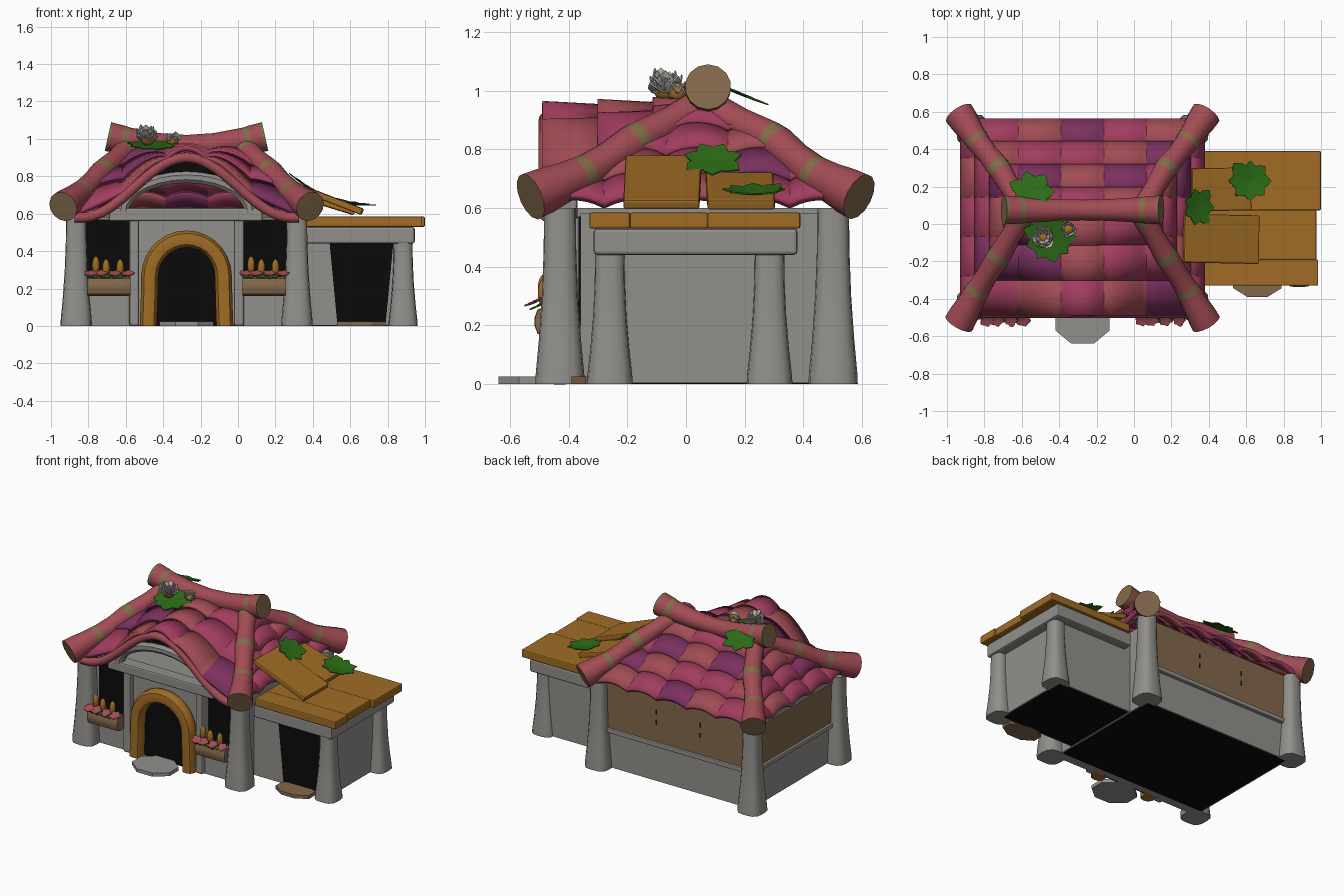
import bpy, bmesh, math, random
from mathutils import Vector, Matrix

random.seed(4)
cube = bpy.data.objects.get("Cube")
if cube:
    bpy.data.objects.remove(cube)


def material(name, r, g, b):
    m = bpy.data.materials.new(name)
    m.use_nodes = True
    m.diffuse_color = (r, g, b, 1)
    m.node_tree.nodes["Principled BSDF"].inputs["Base Color"].default_value = (r, g, b, 1)
    return m


GREY = material("grey plaster", .285, .278, .258)
RED = material("red log", .36, .072, .09)
PINK = material("pink tile", .36, .047, .115)
PURPLE = material("purple tile", .2, .03, .115)
GOLD = material("golden wood", .35, .15, .018)
BROWN = material("brown wood", .225, .14, .07)
OLIVE = material("olive band", .22, .15, .065)
GREEN = material("leaf green", .025, .15, .008)
WHITE = material("white petal", .5, .47, .42)
BLACK = material("dark interior", .003, .003, .003)


def finish(name, bm, mats, smooth=True, recalc=True):
    if recalc:
        bmesh.ops.recalc_face_normals(bm, faces=bm.faces)
    me = bpy.data.meshes.new(name)
    bm.to_mesh(me)
    bm.free()
    ob = bpy.data.objects.new(name, me)
    bpy.context.collection.objects.link(ob)
    for m in mats:
        me.materials.append(m)
    if smooth:
        bpy.ops.object.select_all(action='DESELECT')
        ob.select_set(True)
        bpy.context.view_layer.objects.active = ob
        bpy.ops.object.shade_smooth_by_angle(angle=math.radians(40))
    return ob


def box(name, x, y, z, mat, bevel=0, tilt=0, spin=0):
    """Box from (min, max) ranges, tilted about y and spun about z."""
    bm = bmesh.new()
    size = [r[1] - r[0] for r in (x, y, z)]
    bmesh.ops.create_cube(bm, size=1, matrix=Matrix.Diagonal((*size, 1)))
    ob = finish(name, bm, [mat], False)
    ob.location = [sum(r) / 2 for r in (x, y, z)]
    ob.rotation_euler = (0, tilt, spin)
    if bevel:
        mod = ob.modifiers.new("bevel", 'BEVEL')
        mod.width, mod.segments = bevel, 2


def tube(name, pts, radii, mats, ref=(0, 0, 1), sides=14, bands=(), square=2.0):
    """Sweep along pts; bands take mats[1], end caps take mats[-1]."""
    pts, ref = [Vector(p) for p in pts], Vector(ref)
    bm, rings = bmesh.new(), []
    for i, p in enumerate(pts):
        t = (pts[min(i + 1, len(pts) - 1)] - pts[max(i - 1, 0)]).normalized()
        a = t.cross(ref).normalized()
        b = a.cross(t)
        ring = []
        for k in range(sides):
            c, s = (f(2 * math.pi * (k + .5) / sides) for f in (math.cos, math.sin))
            r = radii[i] / (abs(c) ** square + abs(s) ** square) ** (1 / square)
            ring.append(bm.verts.new(p + (a * c + b * s) * r))
        rings.append(ring)
    for i in range(len(rings) - 1):
        for k in range(sides):
            n = (k + 1) % sides
            f = bm.faces.new((rings[i][k], rings[i][n], rings[i + 1][n], rings[i + 1][k]))
            f.material_index = 1 if i in bands else 0
    for ring in (rings[0], rings[-1]):
        bm.faces.new(ring).material_index = len(mats) - 1
    return finish(name, bm, mats)


def rosette(name, loc, radius, count, mat, lift=.1, tilt=(0, 0, 0), width=.36, cup=0.0):
    """Ring of broad, gently folded pointed petals."""
    bm = bmesh.new()
    for i in range(count):
        m = Matrix.Rotation(2 * math.pi * i / count, 4, 'Z') @ Matrix.Rotation(-lift, 4, 'Y')
        r = radius * random.uniform(.85, 1.08)
        outline = [(0, 0, 0), (.4, -width, cup), (.75, -width * .75, cup), (1, 0, 0),
                   (.75, width * .75, cup), (.4, width, cup)]
        v = [bm.verts.new(m @ (Vector(p) * r)) for p in outline]
        bm.faces.new(v[:4])
        bm.faces.new((v[0], v[3], v[4], v[5]))
    bm.normal_update()
    ob = finish(name, bm, [mat], False, False)
    ob.location, ob.rotation_euler = loc, tilt
    ob.modifiers.new("thickness", 'SOLIDIFY').thickness = .005


def ball(name, loc, scale, mat):
    bm = bmesh.new()
    bmesh.ops.create_uvsphere(bm, u_segments=10, v_segments=7, radius=1, matrix=Matrix.Diagonal((*scale, 1)))
    finish(name, bm, [mat]).location = loc


def column(name, x, y, h, top, base):
    levels = [(0, 1), (.05, .97), (.25, .6), (.5, .25), (.75, .06), (1, 0)]
    tube(name, [(x, y, h * t) for t, k in levels], [top + (base - top) * k for t, k in levels],
         [GREY], ref=(0, 1, 0), sides=16, square=3.5)


# Main walls, columns and dark openings
CX = -.275
box("main_wall", (-.85, .3), (-.36, .49), (.002, .58), GREY)
box("shed_floor", (.31, .87), (-.24, .31), (0, .003), BLACK)
box("main_floor", (-.84, .29), (-.35, .48), (0, .003), BLACK)
box("entrance_wall", (CX - .3, CX + .3), (-.4, -.35), (0, .57), GREY)
for side in (-1, 1):
    wx = CX + side * .415
    box("window_dark", (wx - .13, wx + .13), (-.366, -.358), (.2, .57), BLACK)
    box("window_sill_wall", (wx - .14, wx + .14), (-.41, -.35), (0, .19), GREY)
    px = CX + side * .28
    box("door_post", (px - .027, px + .027), (-.44, -.36), (0, .57), GREY, .012)
    for y, label in ((-.43, "front"), (.502, "back")):
        column(label + "_column", -.275 + side * .59, y, .6, .054, .084)
box("front_lintel", (-.69, .13), (-.46, -.37), (.56, .63), GREY, .01)
box("side_lintel", (-.87, -.84), (-.4, .5), (.555, .6), GREY)

# Back and side panelling
box("back_panel", (-.83, .28), (.485, .498), (.28, .6), BROWN)
box("side_panel", (-.862, -.845), (-.4, .48), (.28, .6), BROWN)
box("back_ledge", (-.83, .28), (.48, .515), (.25, .28), GREY, .006)
box("side_ledge", (-.878, -.84), (-.4, .48), (.25, .28), GREY, .006)
for x in (-.46, -.12):
    for z in (.4, .47):
        box("panel_slot", (x - .005, x + .005), (.494, .501), (z, z + .03), BLACK)

# Arched doorway and step
arch = [(math.cos(a), math.sin(a)) for a in (math.pi * i / 14 for i in range(15))]
path = [(.205, 0), (.2, .13)] + [(.197 * c, .265 + .2 * s) for c, s in arch] + [(-.2, .13), (-.205, 0)]
tube("door_frame", [(CX + x, -.43, z) for x, z in path], [.046] * len(path), [GOLD], (0, 1, 0), 10, square=2.8)
bm = bmesh.new()
bm.faces.new([bm.verts.new((CX + x, -.406, z)) for x, z in path])
finish("door_dark", bm, [BLACK], False)


def step(name, x, y, rx, ry, mat):
    bm = bmesh.new()
    bmesh.ops.create_cone(bm, cap_ends=True, segments=8, radius1=1.08, radius2=1.08, depth=.024,
                          matrix=Matrix.Rotation(math.pi / 8, 4, 'Z'))
    ob = finish(name, bm, [mat], False)
    ob.location, ob.scale = (x, y, .012), (rx, ry, 1)


step("door_step", CX, -.52, .145, .12, GREY)
step("shed_step", .66, -.31, .13, .08, BROWN)


# Tiled hip roof with a raised front eyebrow
def eave(x):
    d = min(abs(x - CX) / .56, 1)
    return .6 + .32 * math.cos(math.pi / 2 * d) ** 2


X0, X1, Y0, Y1, RX0, RX1, RY, RZ = -.93, .38, -.49, .565, -.62, .08, .075, .94


def slope(name, along_x, start, ridge, lo, hi, ridge_lo, ridge_hi, width, rows, front=False, sub=8):
    """Overlapping tile rows; each string gives the tile colours of one row."""
    bm = bmesh.new()
    cols = len(rows[0])
    first = (lo + hi - cols * width) / 2
    for r, palette in enumerate(rows):
        grid = []
        for k in (0, .5, 1.15):
            t = min((r + k) / len(rows), 1)
            a, b = lo + (ridge_lo - lo) * t, hi + (ridge_hi - hi) * t
            line = []
            for i in range(cols * sub + 1):
                u = min(max(first + width * i / sub, a), b)
                z0 = eave(u) if front else .6
                z = z0 + (RZ - z0) * t + .017 * (1 - k)
                z += .028 * abs(math.sin(math.pi * (u - first) / width)) ** .7
                v = start + (ridge - start) * t
                line.append(bm.verts.new((u, v, z) if along_x else (v, u, z)))
            grid.append(line)
        for k in range(2):
            for i in range(cols * sub):
                f = bm.faces.new((grid[k][i], grid[k][i + 1], grid[k + 1][i + 1], grid[k + 1][i]))
                f.material_index = int(palette[i // sub])
    bmesh.ops.remove_doubles(bm, verts=bm.verts, dist=.0001)
    bm.normal_update()
    bmesh.ops.reverse_faces(bm, faces=[f for f in bm.faces if f.normal.z < 0])
    ob = finish(name, bm, [PINK, PURPLE, RED], recalc=False)
    mod = ob.modifiers.new("thickness", 'SOLIDIFY')
    mod.thickness, mod.offset = .026, -1


slope("front_roof", True, Y0, RY, X0, X1, RX0, RX1, .228, ("0020210", "0112000", "0012020"), True)
slope("back_roof", True, Y1, RY, X0, X1, RX0, RX1, .228, ("0021020", "0200210", "0012100", "0200200"))
slope("left_roof", False, X1, RX1, Y0, Y1, RY, RY, .211, ("00200", "02010", "00020", "00000"))
slope("right_roof", False, X0, RX0, Y0, Y1, RY, RY, .211, ("00020", "01002", "00210", "00000"))

# Front eave lip, gable arch and the shadowed gap between them
lip = [CX + .6 * (i / 20 - 1) for i in range(41)]
tube("eave_lip", [(x, -.475, eave(x) - .02) for x in lip], [.028] * 41, [RED], (0, 1, 0), 10)
tube("gable_arch", [(CX + .34 * c, -.43, .61 + .185 * s) for c, s in arch], [.033] * 15, [GREY], (0, 1, 0), 8)
bm = bmesh.new()
low, high = [], []
for i in range(33):
    d = .42 * (i / 16 - 1)
    low.append(bm.verts.new((CX + d, -.435, .6 + .19 * math.sqrt(max(0, 1 - (d / .34) ** 2)))))
    high.append(bm.verts.new((CX + d, -.435, eave(CX + d))))
for i in range(32):
    bm.faces.new((low[i], low[i + 1], high[i + 1], high[i]))
finish("gable_gap", bm, [BLACK], False)

# Banded logs along the hips and the ridge
stops = [0, .08, .2, .3, .36, .48, .62, .68, .82, .93, 1]
radii = [.083, .08, .07, .066, .062, .057, .064, .061, .055, .06, .06]


def along(pts, t):
    t *= len(pts) - 1
    i = min(int(t), len(pts) - 2)
    return Vector(pts[i]).lerp(Vector(pts[i + 1]), t - i)


for sx in (-1, 1):
    for y_end, y_mid, y_up in ((-.53, -.35, -.16), (.59, .44, .29)):
        hip = [(CX + sx * .66, y_end, .638), (CX + sx * .56, y_mid, .715),
               (CX + sx * .44, y_up, .835), (CX + sx * .31, .06, .95)]
        tube("hip_log", [along(hip, t) for t in stops], radii, [RED, OLIVE, BROWN], bands=(3, 6, 9))
xs = [-.42, -.405, -.345, -.31, -.15, 0, .15, .31, .345, .405, .42]
rr = [.079, .078, .075, .07, .06, .056, .06, .07, .075, .078, .079]
tube("ridge_log", [(CX + x, RY, .965 + .27 * x * x) for x in xs], rr, [RED, OLIVE, BROWN], bands=(0, 2, 7, 9))

# Side shed with columns, beam and doorway
box("shed_wall", (.3, .88), (-.25, .32), (.002, .5), GREY)
for y in (-.26, .285):
    column("shed_column", .883, y, .46, .05, .078)
box("shed_beam", (.34, .945), (-.315, .38), (.44, .53), GREY, .012)
bm = bmesh.new()
bm.faces.new([bm.verts.new((x, -.256, z)) for x, z in ((.53, .02), (.79, .02), (.83, .44), (.49, .44))])
finish("shed_door_dark", bm, [BLACK], False)

# Plank roof of the shed
for y, end in (((-.33, -.19), .985), ((-.192, .075), .975), ((.073, .39), 1.0)):
    box("shed_board", (.36, end), y, (.53, .584), GOLD, .007)
box("shed_plank", (.25, .68), (-.21, .05), (.67, .705), GOLD, .008, tilt=.37, spin=-.02)
box("shed_plank", (.3, .63), (.07, .3), (.64, .675), GOLD, .008, tilt=.3, spin=.02)

# Flower boxes under the windows
for side in (-1, 1):
    x = CX + side * .415
    prof = [(-.115, .05), (-.1, .052), (.1, .052), (.115, .05)]
    tube("flower_box", [(x + d, -.465, .212) for d, r in prof], [r for d, r in prof], [BROWN], sides=12, square=3)
    for d, h in ((-.07, .325), (-.015, .31), (.06, .31)):
        ball("seed_cone", (x + d, -.485, h), (.021, .021, .048), GOLD)
    for d in (-.085, -.02, .045):
        rosette("box_leaves", (x + d, -.495, .272), .045, 6, GREEN, .1, (.5, 0, 0))
    for d in (-.1, -.045, .03, .1):
        rosette("box_blossom", (x + d, -.515, .28), .038, 5, RED, .15, (.45, 0, 0), .5)

# Roof leaves and lotus blossoms
rosette("ridge_leaves", (-.55, .17, .995), .12, 7, GREEN, .05, (-.4, 0, 0))
rosette("lotus_leaves", (-.45, -.075, .965), .145, 9, GREEN, .05, (.2, 0, 0))
rosette("eave_leaves", (.34, .09, .765), .11, 7, GREEN, .08, (0, .6, 0))
rosette("shed_leaves", (.62, .23, .65), .125, 8, GREEN, .15, (0, .15, 0))
for lift, r in ((.55, .075), (.9, .088), (1.2, .095)):
    rosette("lotus_petals", (-.485, -.07, .985), r, 7, WHITE, lift, width=.42, cup=-.08)
ball("lotus_heart", (-.485, -.07, 1.0), (.04, .04, .035), GOLD)
ball("lotus_bud", (-.35, -.03, .995), (.033, .033, .035), GOLD)
rosette("bud_petals", (-.35, -.03, .975), .07, 6, WHITE, 1.1, width=.5, cup=-.1)
